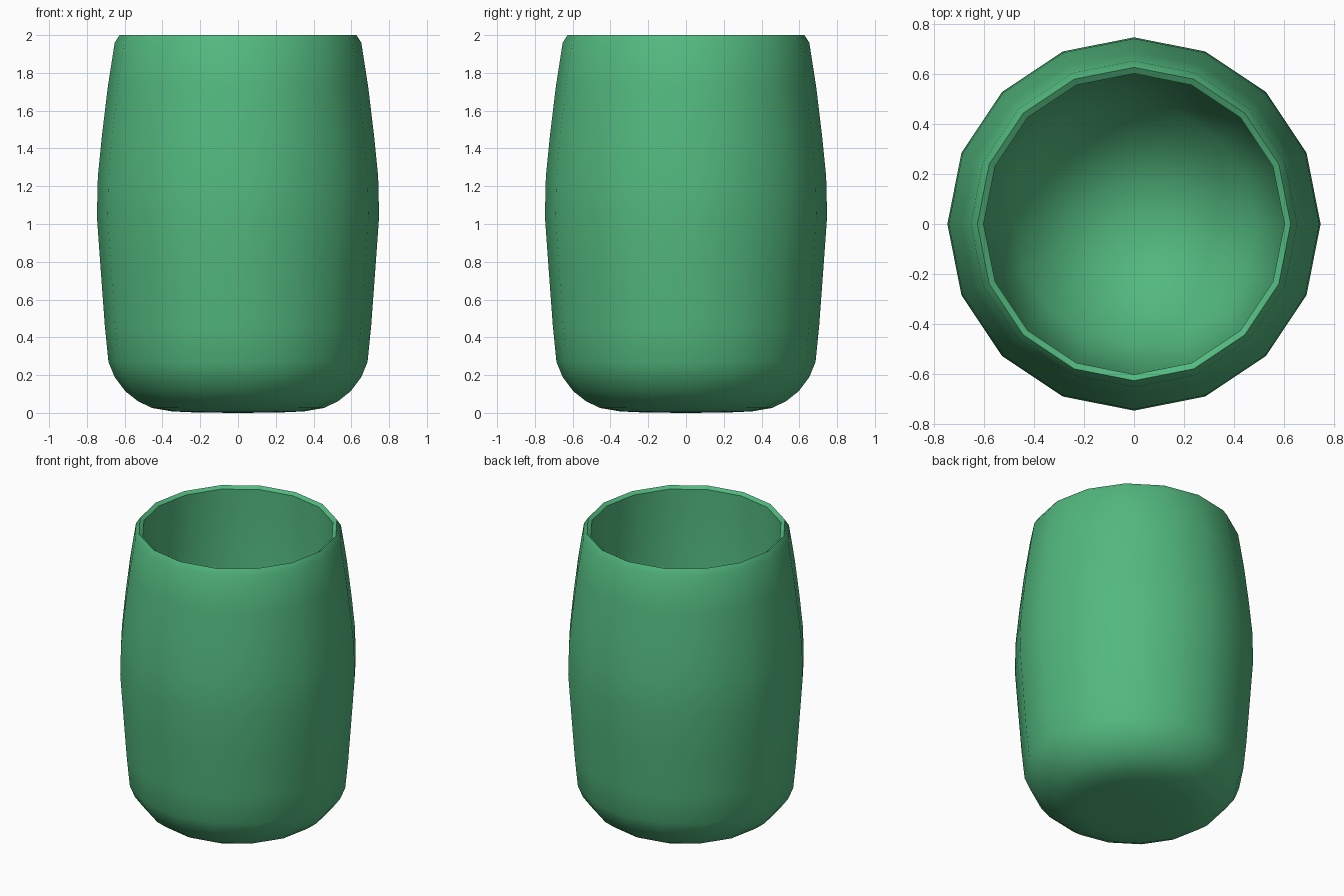
import bpy
import bmesh
import math

cube = bpy.data.objects.get("Cube")
if cube:
    bpy.data.objects.remove(cube, do_unlink=True)

SIDES = 16

# Outer wall (radius, height), from the base centre up to the rim
OUTER = [
    (0, 0), (0.22, 0.002), (0.35, 0.008), (0.455, 0.026), (0.53, 0.062),
    (0.597, 0.115), (0.653, 0.19), (0.686, 0.27), (0.705, 0.46),
    (0.727, 0.76), (0.747, 1.04), (0.742, 1.25), (0.72, 1.47),
    (0.69, 1.72), (0.653, 1.96), (0.627, 2.0),
]
# Inner wall, from the sloped rim down to the rounded floor
INNER = [(0.602, 1.984), (0.6, 1.0), (0.48, 0.38), (0, 0.07)]
PROFILE = OUTER + INNER

# Green glaze
green = bpy.data.materials.new("green")
green.use_nodes = True
colour = (0.085, 0.48, 0.21, 1)
green.diffuse_color = colour
green.node_tree.nodes["Principled BSDF"].inputs["Base Color"].default_value = colour

# Cup: spin the closed profile round the z axis
bm = bmesh.new()
verts = [bm.verts.new((r, 0, z)) for r, z in PROFILE]
edges = [bm.edges.new(pair) for pair in zip(verts, verts[1:])]
bmesh.ops.spin(bm, geom=verts + edges, cent=(0, 0, 0), axis=(0, 0, 1),
               angle=math.tau, steps=SIDES)
bmesh.ops.remove_doubles(bm, verts=bm.verts[:], dist=0.0005)
bmesh.ops.recalc_face_normals(bm, faces=bm.faces[:])

mesh = bpy.data.meshes.new("cup")
bm.to_mesh(mesh)
bm.free()
mesh.materials.append(green)
cup = bpy.data.objects.new("cup", mesh)
bpy.context.collection.objects.link(cup)

# Smooth walls with a crisp rim
bpy.ops.object.select_all(action='DESELECT')
cup.select_set(True)
bpy.context.view_layer.objects.active = cup
bpy.ops.object.shade_smooth_by_angle(angle=math.radians(50))
